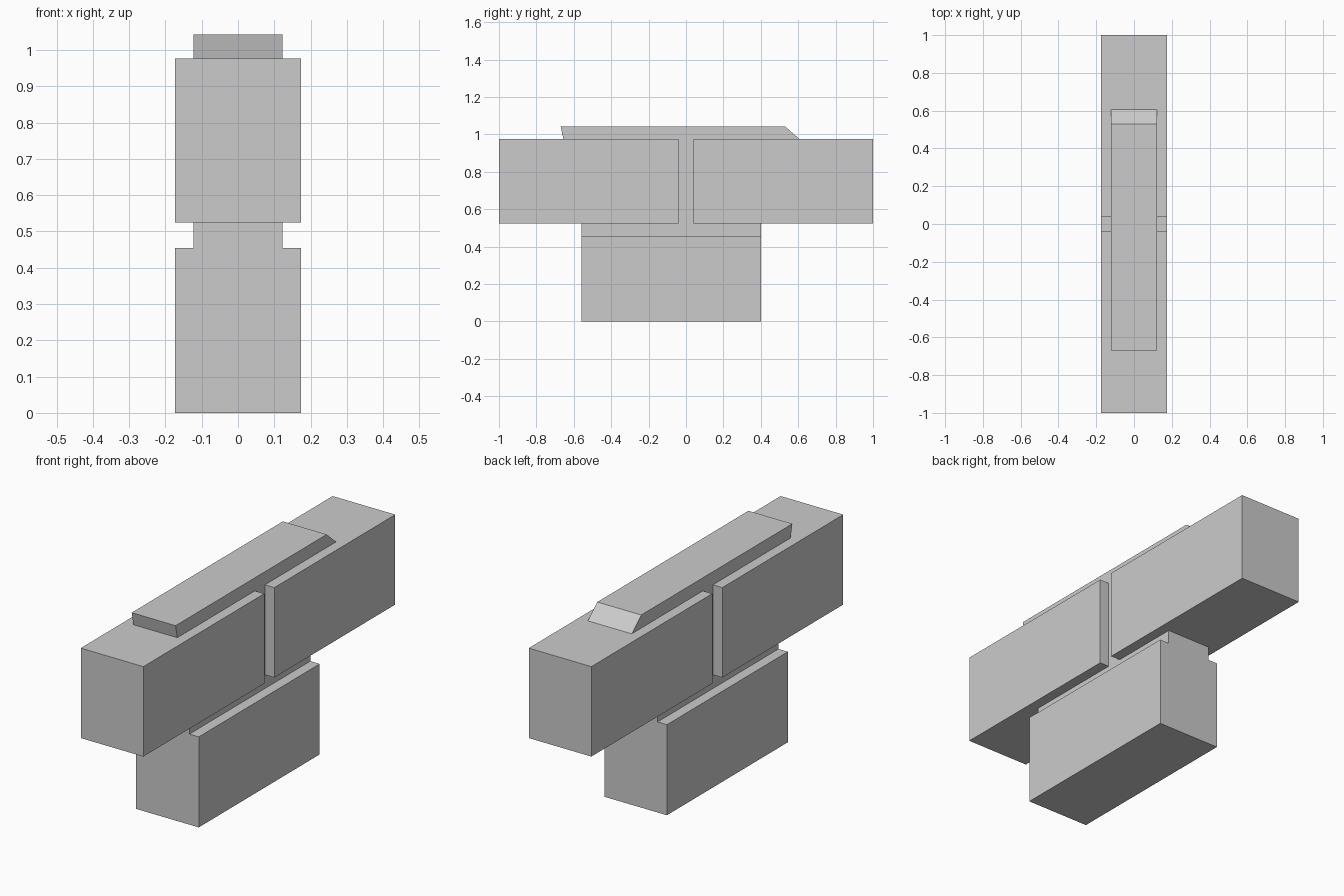
import bpy, bmesh

if "Cube" in bpy.data.objects:
    bpy.data.objects.remove(bpy.data.objects["Cube"])


def extrude_profile(name, profile, half_width):
    """Extrude a (y, z) side profile symmetrically along x."""
    bm = bmesh.new()
    face = bm.faces.new([bm.verts.new((-half_width, y, z)) for y, z in profile])
    ext = bmesh.ops.extrude_face_region(bm, geom=[face])
    moved = [v for v in ext["geom"] if isinstance(v, bmesh.types.BMVert)]
    bmesh.ops.translate(bm, verts=moved, vec=(2 * half_width, 0, 0))
    bmesh.ops.recalc_face_normals(bm, faces=bm.faces)
    mesh = bpy.data.meshes.new(name)
    bm.to_mesh(mesh)
    bm.free()
    obj = bpy.data.objects.new(name, mesh)
    bpy.context.collection.objects.link(obj)
    return obj


def block(name, y0, y1, z0, z1):
    return extrude_profile(name, [(y0, z0), (y1, z0), (y1, z1), (y0, z1)], 0.174)


# Three equal outer blocks: two on top with a gap, one below
block("front_upper_block", -1.0, -0.04, 0.524, 0.976)
block("rear_upper_block", 0.04, 1.0, 0.524, 0.976)
block("lower_block", -0.56, 0.40, 0.0, 0.455)

# Narrow core: neck at the bottom, fills the gap, sloped-end ridge on top
core = [(-0.56, 0.455), (0.40, 0.455), (0.40, 0.524), (0.605, 0.976),
        (0.53, 1.042), (-0.67, 1.042), (-0.56, 0.524)]
extrude_profile("central_core", core, 0.122)
